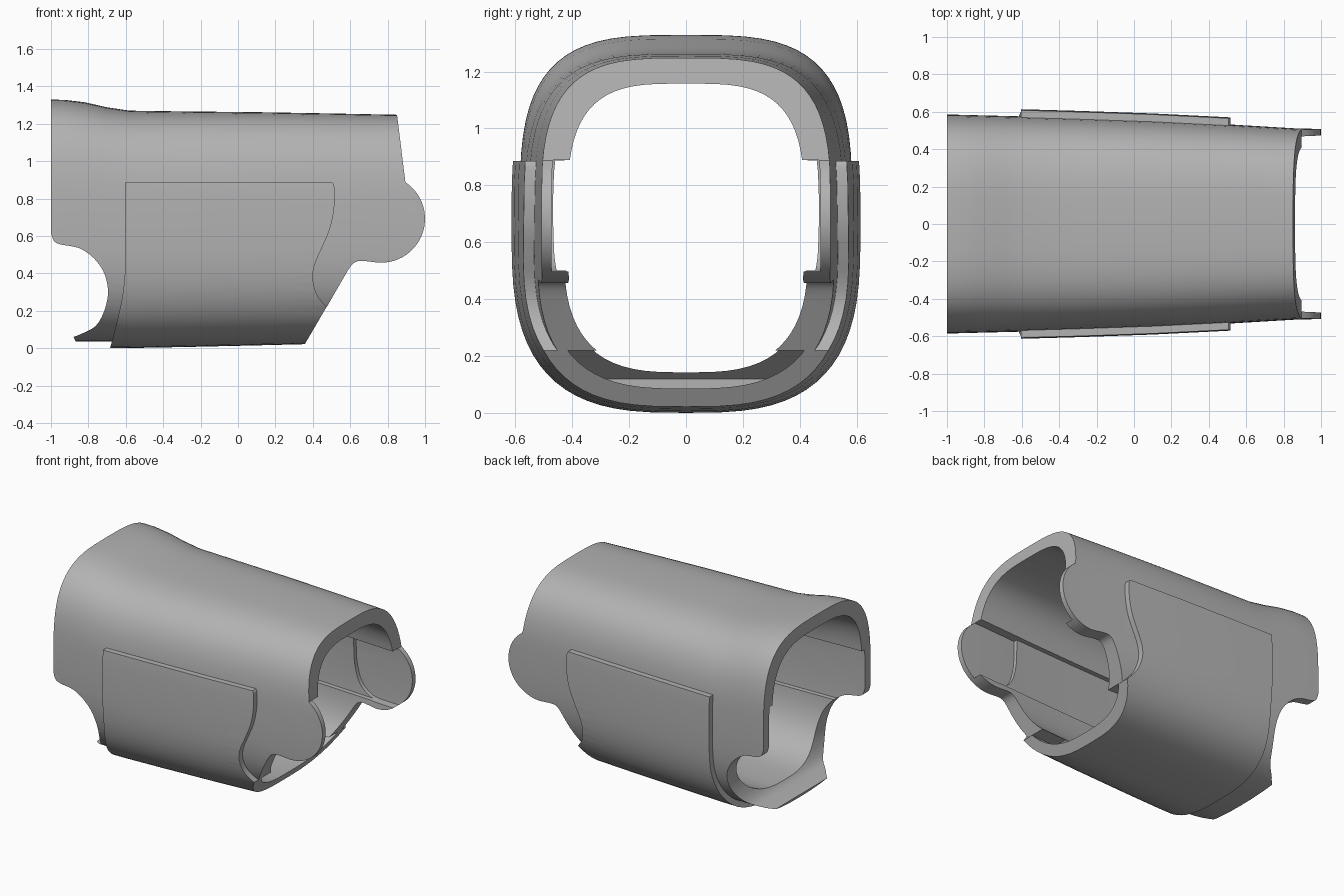
import bpy, bmesh, math

if "Cube" in bpy.data.objects:
    bpy.data.objects.remove(bpy.data.objects["Cube"])

grey = bpy.data.materials.new("plain_grey")
grey.use_nodes = True
GREY = (0.45, 0.45, 0.45, 1)
grey.diffuse_color = GREY
grey.node_tree.nodes["Principled BSDF"].inputs["Base Color"].default_value = GREY

# Guide stations along the tube: x, half width, top height, bottom height
STATIONS = [(-1.1, .586, 1.33, .035), (-.93, .584, 1.328, .035), (-.82, .581, 1.315, .035),
            (-.7, .578, 1.288, .035), (-.58, .575, 1.27, .036), (-.3, .567, 1.266, .041),
            (.1, .553, 1.262, .05), (.5, .533, 1.255, .06), (.85, .512, 1.248, .065),
            (1.1, .505, 1.243, .068)]
SIDES = 72


def add_object(name, bm):
    bmesh.ops.recalc_face_normals(bm, faces=bm.faces[:])
    mesh = bpy.data.meshes.new(name)
    bm.to_mesh(mesh)
    bm.free()
    ob = bpy.data.objects.new(name, mesh)
    bpy.context.collection.objects.link(ob)
    mesh.materials.append(grey)
    return ob


def tube(name, side, top, bottom):
    """Solid rounded-square loft, offset from the guide stations."""
    bm = bmesh.new()
    rings = []
    for x, half, high, low in STATIONS:
        half, high, low = half + side, high + top, low - bottom
        mid, tall = (high + low) / 2, (high - low) / 2
        ring = []
        for i in range(SIDES):
            a = math.tau * i / SIDES
            c, s = math.cos(a), math.sin(a)
            p = 2 / (3.4 if s > 0 else 3.0)
            ring.append(bm.verts.new((x, math.copysign(abs(c) ** p, c) * half,
                                      mid + math.copysign(abs(s) ** p, s) * tall)))
        rings.append(ring)
    for a, b in zip(rings, rings[1:]):
        for i in range(SIDES):
            j = (i + 1) % SIDES
            bm.faces.new((a[i], a[j], b[j], b[i]))
    bm.faces.new(rings[0])
    bm.faces.new(rings[-1])
    return add_object(name, bm)


def prism(name, outline):
    """Side outline in x and z, pushed right through the tube."""
    bm = bmesh.new()
    face = bm.faces.new([bm.verts.new((x, -1, z)) for x, z in outline])
    out = bmesh.ops.extrude_face_region(bm, geom=[face])
    for v in out["geom"]:
        if isinstance(v, bmesh.types.BMVert):
            v.co.y = 1
    return add_object(name, bm)


def combine(ob, cutter, operation):
    mod = ob.modifiers.new("cut", "BOOLEAN")
    mod.operation, mod.solver, mod.object = operation, "EXACT", cutter
    bpy.context.view_layer.update()
    with bpy.context.temp_override(object=ob, active_object=ob, selected_objects=[ob]):
        bpy.ops.object.modifier_apply(modifier="cut")
    bpy.data.objects.remove(cutter)


def smooth(points, steps=5):
    """Rounded path through a few points."""
    out = []
    for i in range(len(points) - 1):
        p0, p1 = points[max(i - 1, 0)], points[i]
        p2, p3 = points[i + 1], points[min(i + 2, len(points) - 1)]
        for k in range(steps):
            t = k / steps
            out.append(tuple(b + t * (c - a) / 2 + t * t * (a - 2.5 * b + 2 * c - d / 2)
                             + t ** 3 * (1.5 * (b - c) + (d - a) / 2)
                             for a, b, c, d in zip(p0, p1, p2, p3)))
    return out + [points[-1]]


def arc(cx, cz, r, start, end, steps=24):
    angles = [math.radians(start + (end - start) * i / steps) for i in range(steps + 1)]
    return [(cx + r * math.cos(a), cz + r * math.sin(a)) for a in angles]


# Main shell: hollow tube trimmed to its side outline with round end tabs
shell = tube("main_shell", 0, 0, 0)
combine(shell, tube("bore", -.093, -.09, -.09), "DIFFERENCE")
notch = smooth([(-.88, .06), (-.83, .08), (-.76, .12), (-.715, .2), (-.695, .3), (-.715, .4),
                (-.77, .48), (-.85, .535), (-.95, .555), (-.985, .575), (-1, .62)])
trim = ([(-1, 1.5), (.82, 1.5), (.85, 1.25), (.895, .888)]
        + arc(.765, .692, .235, 56, -100)
        + smooth([(.68, .466), (.64, .465), (.61, .447), (.585, .412)], 3)
        + [(.29, -.1), (-.865, -.1), (-.87, .04)] + notch)
combine(shell, prism("outline", trim), "INTERSECT")

# Side channels inside the shell, leaving an overhang above
channel = tube("channel", -.062, -.05, -.05)
combine(channel, prism("channel_zone", [(-1.05, .5), (1.05, .5), (1.05, .888), (-1.05, .888)]),
        "INTERSECT")
combine(shell, channel, "DIFFERENCE")

# Thinned inner faces of the end tabs
recess = tube("tab_recess", -.035, -.03, -.03)
zone = smooth([(.56, .8885), (.56, .72), (.6, .58), (.68, .51), (.76, .497)])
combine(recess, prism("recess_zone", zone + [(1.05, .497), (1.05, .8885)]), "INTERSECT")
combine(shell, recess, "DIFFERENCE")

# The shell floor stops short of the sleeve end
combine(shell, prism("floor_gap", [(.16, -.2), (.16, .12), (.28, .22), (.7, .22), (.7, -.2)]),
        "DIFFERENCE")

# Lower sleeve: raised cradle wrapped round the sides and bottom
sleeve = tube("lower_sleeve", .038, .035, .035)
combine(sleeve, tube("sleeve_bore", -.025, -.03, -.028), "DIFFERENCE")
right_edge = smooth([(.505, .886), (.515, .86), (.515, .76), (.495, .65), (.455, .55), (.415, .46),
                     (.4, .38), (.42, .29), (.473, .22)])
left_edge = smooth([(-.69, -.02), (-.665, .07), (-.625, .24), (-.608, .36), (-.605, .46),
                    (-.605, .886)])
combine(sleeve, prism("sleeve_outline", right_edge + [(.333, -.02)] + left_edge), "INTERSECT")

for ob in (shell, sleeve):
    bpy.ops.object.select_all(action="DESELECT")
    ob.select_set(True)
    bpy.context.view_layer.objects.active = ob
    bpy.ops.object.shade_smooth_by_angle(angle=math.radians(30))
